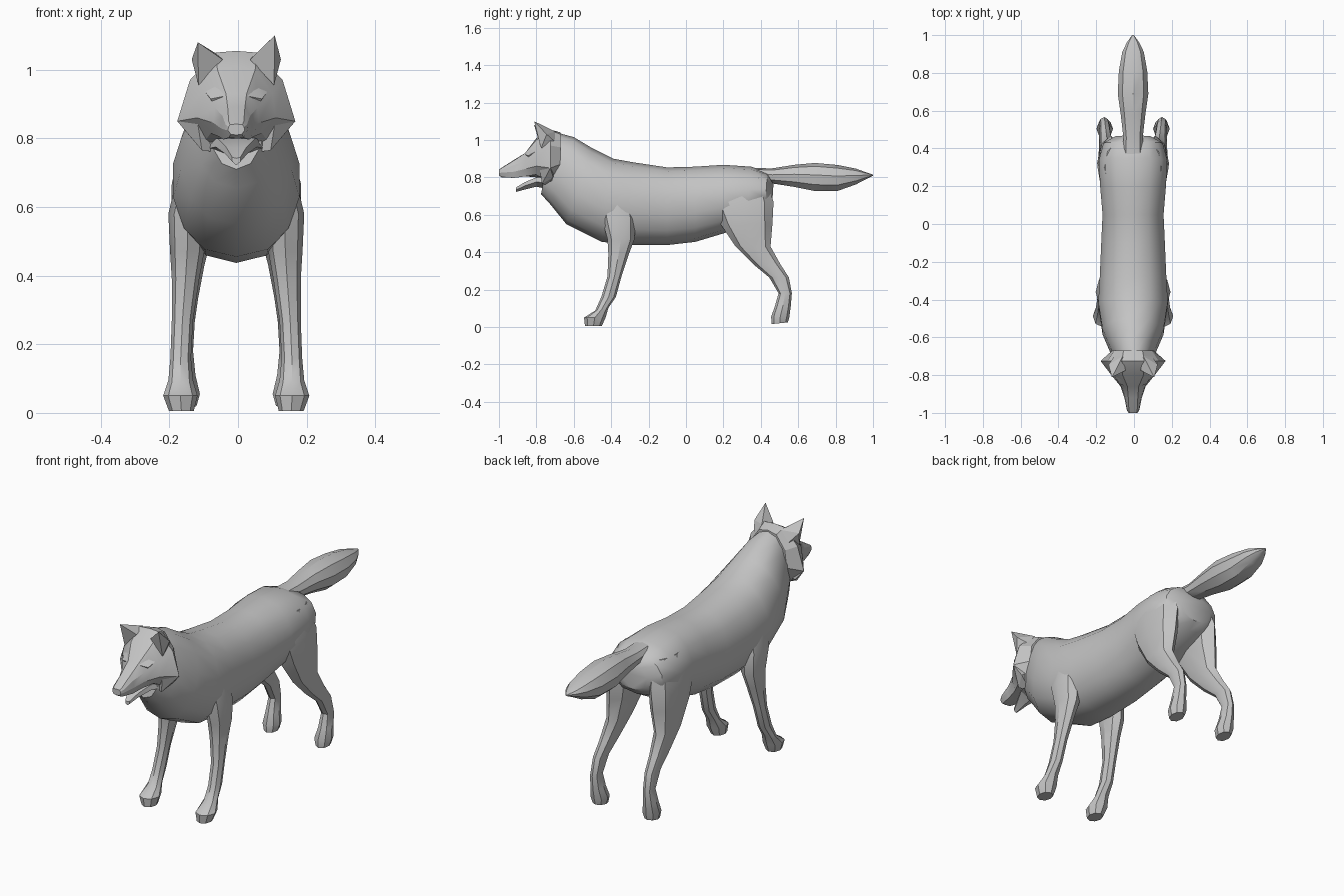
import bpy, bmesh, math
from mathutils import Vector

cube = bpy.data.objects.get("Cube")
if cube:
    bpy.data.objects.remove(cube, do_unlink=True)

grey = bpy.data.materials.new("plain grey")
grey.use_nodes = True
grey.diffuse_color = (0.55, 0.55, 0.55, 1)
bsdf = grey.node_tree.nodes["Principled BSDF"]
bsdf.inputs["Base Color"].default_value = (0.55, 0.55, 0.55, 1)
bsdf.inputs["Roughness"].default_value = 0.9

CX = -0.005  # centre line of the animal


def finish(name, bm, angle):
    """Turn a bmesh into a shaded object."""
    bmesh.ops.recalc_face_normals(bm, faces=bm.faces[:])
    mesh = bpy.data.meshes.new(name)
    bm.to_mesh(mesh)
    bm.free()
    mesh.materials.append(grey)
    obj = bpy.data.objects.new(name, mesh)
    bpy.context.collection.objects.link(obj)
    bpy.ops.object.select_all(action='DESELECT')
    obj.select_set(True)
    bpy.context.view_layer.objects.active = obj
    bpy.ops.object.shade_smooth_by_angle(angle=math.radians(angle))
    return obj


def loft(name, rings, angle=35):
    """Skin a list of equal-length point rings and cap both ends."""
    bm = bmesh.new()
    loops = [[bm.verts.new(p) for p in ring] for ring in rings]
    n = len(loops[0])
    for a, b in zip(loops, loops[1:]):
        for i in range(n):
            j = (i + 1) % n
            bm.faces.new((a[i], a[j], b[j], b[i]))
    bm.faces.new(loops[0])
    bm.faces.new(loops[-1])
    return finish(name, bm, angle)


def upright_ring(yt, zt, yb, zb, hw, n=14):
    """Rounded cross-section between a top point and a bottom point."""
    top, bot = Vector((CX, yt, zt)), Vector((CX, yb, zb))
    mid, axis = (top + bot) / 2, (top - bot) / 2
    ring = []
    for i in range(n):
        a = 2 * math.pi * i / n
        c, s = math.cos(a), math.sin(a)
        side = math.copysign(abs(s) ** 0.85, s)
        ring.append(mid + axis * c + Vector((hw * side, 0, 0)))
    return ring


def leg_ring(z, y0, y1, x, hx, side, tilt=0.0, n=8):
    """Flat ring round a leg, from front y0 to back y1."""
    yc, hy = (y0 + y1) / 2, (y1 - y0) / 2
    ring = []
    for i in range(n):
        a = 2 * math.pi * i / n
        dy = hy * math.cos(a)
        ring.append((side * (x + hx * math.sin(a)) + CX, yc + dy, z + tilt * dy))
    return ring


def half_section(y, half):
    """Mirror a top-to-bottom half outline into a closed ring."""
    right = [(CX + x, y, z) for x, z in half]
    left = [(CX - x, y, z) for x, z in half[-2:0:-1]]
    return right + left


# Torso and neck: top y, top z, bottom y, bottom z, half width
torso = [
    (-0.71, 1.045, -0.775, 0.71, 0.085),
    (-0.60, 1.015, -0.725, 0.655, 0.125),
    (-0.50, 0.955, -0.64, 0.55, 0.165),
    (-0.39, 0.90, -0.45, 0.455, 0.188),
    (-0.28, 0.88, -0.28, 0.437, 0.180),
    (-0.10, 0.853, -0.10, 0.438, 0.172),
    (0.05, 0.857, 0.05, 0.455, 0.165),
    (0.20, 0.867, 0.20, 0.50, 0.178),
    (0.35, 0.857, 0.32, 0.545, 0.185),
    (0.435, 0.825, 0.42, 0.60, 0.160),
    (0.468, 0.77, 0.46, 0.64, 0.095),
]
loft("torso", [upright_ring(*r) for r in torso], 40)

# Tail, thick in the middle and pointed at the end
tail = [
    (0.35, 0.85, 0.37, 0.79, 0.055),
    (0.46, 0.848, 0.46, 0.765, 0.052),
    (0.58, 0.867, 0.58, 0.745, 0.066),
    (0.69, 0.877, 0.69, 0.722, 0.082),
    (0.81, 0.866, 0.81, 0.723, 0.076),
    (0.91, 0.846, 0.91, 0.760, 0.058),
    (0.96, 0.828, 0.96, 0.788, 0.034),
    (1.00, 0.815, 1.00, 0.808, 0.005),
]
loft("tail", [upright_ring(*r, n=9) for r in tail])

# Head: half outlines from the ruff forward to the nose
head = [
    (-0.67, [(0, 1.04), (.05, 1.03), (.10, .96), (.11, .87), (.08, .79), (0, .74)]),
    (-0.725, [(0, 1.055), (.06, 1.05), (.135, .97), (.172, .85), (.10, .78), (0, .745)]),
    (-0.80, [(0, 1.01), (.055, 1.0), (.105, .93), (.115, .86), (.075, .815), (0, .80)]),
    (-0.86, [(0, .93), (.03, .93), (.062, .89), (.066, .845), (.05, .805), (0, .81)]),
    (-0.92, [(0, .893), (.025, .89), (.04, .865), (.046, .83), (.038, .797), (0, .803)]),
    (-0.985, [(0, .852), (.022, .85), (.031, .84), (.033, .825), (.022, .802), (0, .80)]),
    (-1.0, [(0, .842), (.018, .84), (.023, .833), (.024, .823), (.016, .812), (0, .81)]),
]
loft("head", [half_section(y, h) for y, h in head], 25)

# Lower jaw, hanging slightly open
jaw = [
    (-0.73, [(0, .81), (.07, .80), (.085, .77), (0, .735)]),
    (-0.80, [(0, .80), (.055, .80), (.06, .775), (0, .75)]),
    (-0.86, [(0, .772), (.03, .775), (.032, .755), (0, .735)]),
    (-0.91, [(0, .742), (.012, .745), (.012, .732), (0, .722)]),
]
loft("lower_jaw", [half_section(y, h) for y, h in jaw], 20)


def solid(name, points):
    """Faceted hull around a few points."""
    bm = bmesh.new()
    for p in points:
        bm.verts.new(p)
    bmesh.ops.convex_hull(bm, input=bm.verts[:])
    return finish(name, bm, 15)


# Leg rings: height, front y, back y, centre x, half width, slope
front_leg = [
    (0.70, -0.45, -0.30, 0.115, 0.055, 0),
    (0.58, -0.45, -0.27, 0.140, 0.058, 0),
    (0.47, -0.42, -0.275, 0.143, 0.050, 0),
    (0.39, -0.415, -0.305, 0.148, 0.040, 0),
    (0.27, -0.42, -0.345, 0.157, 0.031, 0),
    (0.16, -0.453, -0.375, 0.162, 0.030, 0),
    (0.095, -0.485, -0.415, 0.162, 0.036, 0.2),
    (0.05, -0.545, -0.43, 0.163, 0.050, 0),
    (0.005, -0.54, -0.45, 0.160, 0.036, 0),
]
hind_leg = [
    (0.80, 0.18, 0.42, 0.100, 0.050, 0),
    (0.67, 0.13, 0.468, 0.118, 0.070, 0),
    (0.55, 0.185, 0.462, 0.126, 0.064, 0),
    (0.43, 0.265, 0.452, 0.138, 0.045, 0),
    (0.335, 0.36, 0.505, 0.145, 0.034, 0),
    (0.265, 0.445, 0.55, 0.150, 0.029, 0),
    (0.18, 0.495, 0.566, 0.153, 0.027, 0),
    (0.11, 0.475, 0.560, 0.153, 0.034, 0),
    (0.055, 0.455, 0.553, 0.150, 0.044, 0),
    (0.02, 0.458, 0.545, 0.150, 0.034, 0.1),
]

for side, word in ((1, "left"), (-1, "right")):
    for part, rows in (("front_leg", front_leg), ("hind_leg", hind_leg)):
        loft(word + "_" + part, [leg_ring(*r[:5], side, r[5]) for r in rows], 32)

    # Pricked ear, the left one a little taller
    tip = 1.10 if side > 0 else 1.08
    ear = [(.04, -.775, 1.03), (.11, -.775, .955), (.13, -.745, 1.03),
           (.10, -.70, .99), (.055, -.70, 1.045), (.112, -.812, tip)]
    solid(word + "_ear", [(CX + side * x, y, z) for x, y, z in ear])

    # Pointed tuft of fur below the cheek
    tuft = [(.06, -.70, .86), (.172, -.725, .85), (.115, -.785, .86),
            (.10, -.77, .765), (.06, -.74, .76), (.13, -.71, .80)]
    solid(word + "_cheek_tuft", [(CX + side * x, y, z) for x, y, z in tuft])

    # Brow ridge above the eye
    brow = [(.025, -.865, .925), (.075, -.845, .915), (.09, -.81, .935),
            (.05, -.80, .985), (.03, -.83, .965), (.06, -.83, .89)]
    solid(word + "_brow", [(CX + side * x, y, z) for x, y, z in brow])
